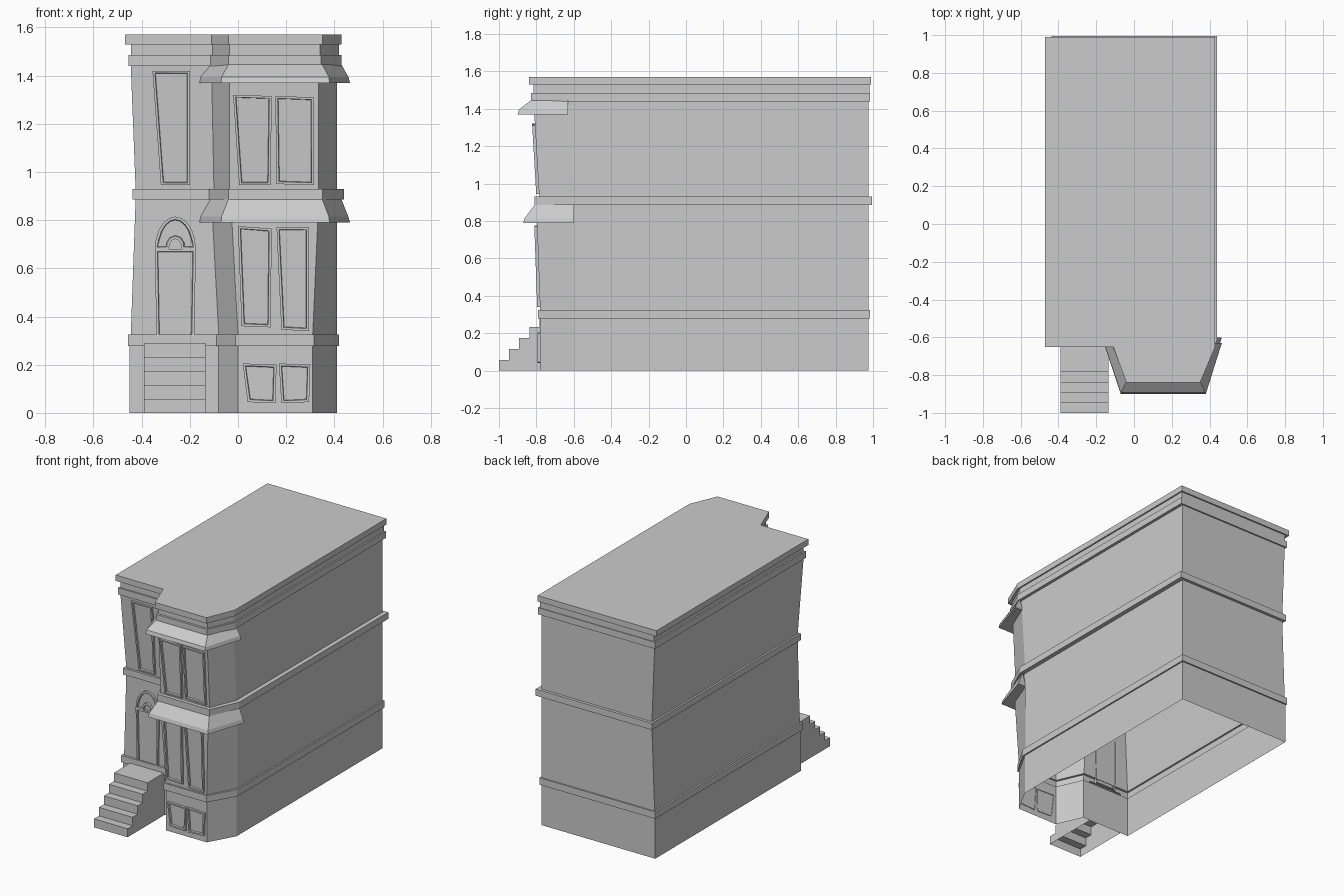
import bpy, bmesh, math

if "Cube" in bpy.data.objects:
    bpy.data.objects.remove(bpy.data.objects["Cube"])


def finish(name, bm):
    mesh = bpy.data.meshes.new(name)
    bm.to_mesh(mesh)
    bm.free()
    ob = bpy.data.objects.new(name, mesh)
    bpy.context.collection.objects.link(ob)
    return ob


def loft(bm, rings, closed=True):
    """Skin a list of point rings, returning the vertex rings."""
    vs = [[bm.verts.new(p) for p in r] for r in rings]
    n = len(rings[0])
    for a, b in zip(vs, vs[1:]):
        for i in range(n if closed else n - 1):
            j = (i + 1) % n
            bm.faces.new((a[i], a[j], b[j], b[i]))
    return vs


def footprint(z, xl, xr, yb, x0, x1, x2, yf, yr):
    """House outline with a canted bay at the right of the front."""
    return [(xl, yr, z), (x0, yr, z), (x1, yf, z), (x2, yf, z),
            (xr, yr, z), (xr, yb, z), (xl, yb, z)]


# Hollow shell: storeys, string courses and cornice (open at the bottom)
# height, left, right, back, bay root, bay left, bay right, bay front, recess front
levels = [
    (0.000, -.45, .41, .975, -.08, .000, .31, -.78, -.60),
    (0.278, -.45, .41, .975, -.08, .000, .31, -.78, -.60),
    (0.278, -.457, .42, .985, -.09, -.01, .315, -.79, -.61),
    (0.325, -.457, .42, .985, -.09, -.01, .315, -.79, -.61),
    (0.325, -.445, .41, .975, -.08, .000, .31, -.78, -.595),
    (0.885, -.425, .41, .975, -.11, -.03, .335, -.80, -.60),
    (0.885, -.438, .44, .995, -.12, -.04, .35, -.81, -.615),
    (0.930, -.438, .44, .995, -.12, -.04, .35, -.81, -.615),
    (0.930, -.425, .41, .975, -.10, -.035, .335, -.785, -.60),
    (1.440, -.445, .41, .975, -.11, -.035, .335, -.815, -.635),
    (1.440, -.455, .43, .985, -.115, -.04, .345, -.83, -.645),
    (1.485, -.455, .43, .985, -.115, -.04, .345, -.83, -.645),
    (1.485, -.445, .42, .980, -.105, -.035, .34, -.815, -.635),
    (1.530, -.445, .42, .980, -.105, -.035, .34, -.815, -.635),
    (1.530, -.47, .43, .990, -.11, -.04, .35, -.84, -.65),
    (1.570, -.47, .43, .990, -.11, -.04, .35, -.84, -.65),
]
bm = bmesh.new()
rings = loft(bm, [footprint(*l) for l in levels])
bm.faces.new(rings[-1])
finish("building_shell", bm)


# Sloped awnings wrapping the bay
def awning(name, z0, zlip, z1, yf, yin, yend):
    def path(z, xa, xb, xc, xd, y):
        return [(xa, yend, z), (xb, y, z), (xc, y, z), (xd, yend, z)]
    bm = bmesh.new()
    profile = [path(z0, -.09, -.02, .32, .40, yin + .04),
               path(z0, -.16, -.07, .38, .465, yf),
               path(zlip, -.155, -.068, .377, .458, yf + .007),
               path(z1, -.115, -.04, .35, .43, yin)]
    vs = loft(bm, profile, closed=False)
    for i in (0, 3):
        bm.faces.new([r[i] for r in vs])
    bmesh.ops.recalc_face_normals(bm, faces=bm.faces)
    finish(name, bm)


awning("lower_awning", .79, .815, .885, -.87, -.81, -.60)
awning("upper_awning", 1.37, 1.395, 1.445, -.90, -.83, -.63)


# Raised panels with a frame and sunken centre, following the wall's lean
def panel(name, pts, wall, rim=.014, proud=.015, sink=.012):
    (za, ya), (zb, yb) = wall
    wy = lambda z: ya + (yb - ya) * (z - za) / (zb - za)
    bm = bmesh.new()
    vs = loft(bm, [[(x, wy(z) + d, z) for x, z in pts] for d in (.004, -proud)])
    face = bm.faces.new(vs[1])
    face.normal_update()
    if face.normal.y > 0:
        face.normal_flip()
    bmesh.ops.recalc_face_normals(bm, faces=[f for f in bm.faces if f != face])
    bmesh.ops.inset_individual(bm, faces=[face], thickness=rim)
    bmesh.ops.inset_individual(bm, faces=[face], thickness=.003, depth=-sink)
    finish(name, bm)


base = ((0, -.78), (.28, -.78))
bay_low = ((.325, -.78), (.885, -.80))
bay_up = ((.93, -.785), (1.44, -.815))
hall_low = ((.325, -.595), (.885, -.60))
hall_up = ((.93, -.60), (1.44, -.635))

# Windows: corners run from bottom left, counter-clockwise
panel("basement_window_left", [(.04, .045), (.155, .04), (.16, .20), (.02, .205)], base)
panel("basement_window_right", [(.18, .04), (.295, .045), (.30, .20), (.17, .205)], base)
panel("parlour_window_left", [(.015, .36), (.135, .355), (.14, .765), (.0, .775)], bay_low)
panel("parlour_window_right", [(.18, .345), (.295, .34), (.295, .77), (.16, .77)], bay_low)
panel("upper_window_left", [(.005, .945), (.135, .945), (.14, 1.315), (-.02, 1.32)], bay_up)
panel("upper_window_right", [(.16, .95), (.315, .945), (.315, 1.31), (.155, 1.315)], bay_up)
panel("hall_window", [(-.32, .945), (-.20, .945), (-.20, 1.42), (-.355, 1.42)], hall_up)


# Arched doorway: fanlight over a tall door
def arc(cx, cz, rx, rz, n):
    return [(cx + rx * math.cos(math.pi * i / n), cz + rz * math.sin(math.pi * i / n))
            for i in range(n + 1)]


fan = arc(-.26, .68, .085, .135, 10) + arc(-.26, .68, .027, .042, 6)[::-1]
panel("fanlight", fan, hall_low, rim=.012)
panel("door", [(-.338, .29), (-.182, .29), (-.175, .68), (-.345, .68)], hall_low, rim=.015)

# Front steps, open underneath
profile = []
for i in range(5):
    y, z = -1 + .054 * i, .058 * i
    profile += [(y, z), (y, z + .058)]
profile.append((-.60, .29))
bm = bmesh.new()
sides = loft(bm, [[(x, y, z) for y, z in profile] for x in (-.39, -.135)], closed=False)
for s, x in zip(sides, (-.39, -.135)):
    bm.faces.new(s + [bm.verts.new((x, -.60, 0))])
bmesh.ops.recalc_face_normals(bm, faces=bm.faces)
finish("front_steps", bm)
